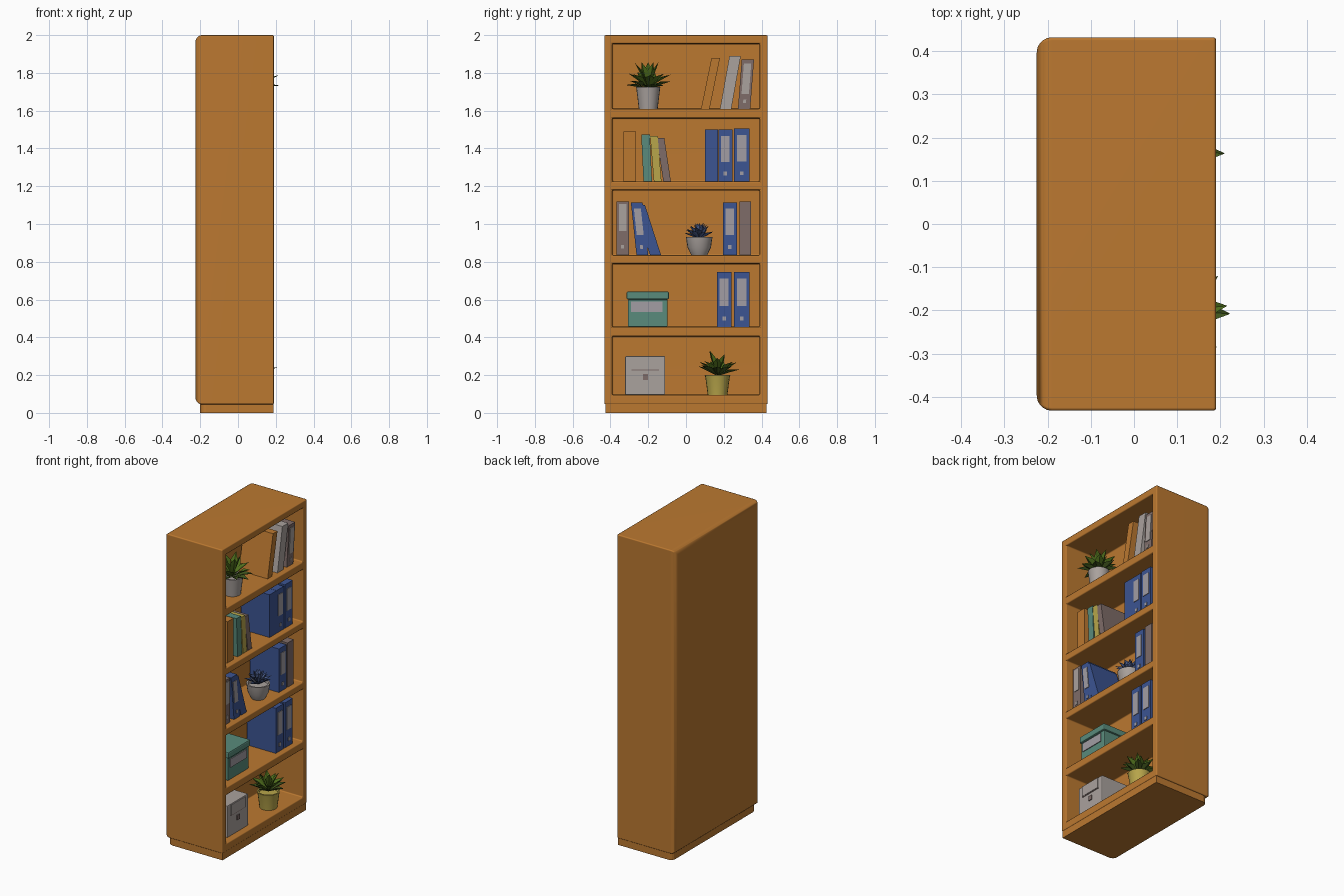
import bpy, bmesh, math, random
from mathutils import Vector, Matrix

if "Cube" in bpy.data.objects:
    bpy.data.objects.remove(bpy.data.objects["Cube"])

random.seed(4)


def material(name, r, g, b):
    m = bpy.data.materials.new(name)
    m.diffuse_color = (r, g, b, 1)
    m.use_nodes = True
    m.node_tree.nodes["Principled BSDF"].inputs["Base Color"].default_value = m.diffuse_color
    return m


WOOD = material("orange wood", 0.50, 0.19, 0.03)
PALE = material("pale grey", 0.40, 0.36, 0.34)
LABEL = material("label grey", 0.36, 0.34, 0.37)
BLUE = material("binder blue", 0.045, 0.09, 0.29)
TEAL = material("teal", 0.10, 0.26, 0.20)
GREEN = material("leaf green", 0.08, 0.16, 0.012)
DARK = material("dark leaf green", 0.05, 0.09, 0.012)
YELLOW = material("yellow", 0.48, 0.38, 0.07)
BROWN = material("grey brown", 0.21, 0.15, 0.14)
SLATE = material("succulent blue", 0.07, 0.11, 0.26)

BACK, FRONT = -0.05, 0.155          # depth range of the shelf contents
FLOORS = [0.095, 0.455, 0.835, 1.225, 1.61]
CEILINGS = [0.405, 0.79, 1.18, 1.56, 1.955]


def finish(name, bm, mat, angle=None):
    bmesh.ops.recalc_face_normals(bm, faces=bm.faces)
    me = bpy.data.meshes.new(name)
    bm.to_mesh(me)
    bm.free()
    me.materials.append(mat)
    ob = bpy.data.objects.new(name, me)
    bpy.context.collection.objects.link(ob)
    if angle:
        smooth(ob, angle)
    return ob


def smooth(ob, angle):
    bpy.ops.object.select_all(action='DESELECT')
    ob.select_set(True)
    bpy.context.view_layer.objects.active = ob
    bpy.ops.object.shade_smooth_by_angle(angle=math.radians(angle))


def box_bm(x0, x1, y0, y1, z0, z1):
    bm = bmesh.new()
    bmesh.ops.create_cube(bm, size=1)
    for v in bm.verts:
        v.co = ((x0 + x1) / 2 + v.co.x * (x1 - x0), (y0 + y1) / 2 + v.co.y * (y1 - y0),
                (z0 + z1) / 2 + v.co.z * (z1 - z0))
    return bm


def box(name, dims, mat, bevel=0.0):
    bm = box_bm(*dims)
    if bevel:
        bmesh.ops.bevel(bm, geom=bm.edges[:], offset=bevel, segments=2, profile=0.5, affect='EDGES')
    return finish(name, bm, mat)


def round_back(bm, radius):
    """Round the four edges around the back face."""
    xmin = min(v.co.x for v in bm.verts)
    edges = [e for e in bm.edges if all(v.co.x < xmin + 1e-5 for v in e.verts)]
    xmin_edges = edges + [e for e in bm.edges if abs(e.verts[0].co.x - e.verts[1].co.x) > 0.1]
    bmesh.ops.bevel(bm, geom=edges, offset=radius, segments=5, profile=0.5, affect='EDGES')


# Cabinet: rounded block with five compartments cut into the +x side
bm = box_bm(-0.225, 0.19, -0.432, 0.432, 0.045, 2.0)
round_back(bm, 0.035)
cabinet = finish("cabinet", bm, WOOD)
for z0, z1 in zip(FLOORS, CEILINGS):
    cutter = finish("cutter", box_bm(-0.06, 0.4, -0.39, 0.39, z0, z1), WOOD)
    cutter.hide_render = True
    mod = cabinet.modifiers.new("opening", 'BOOLEAN')
    mod.operation, mod.solver, mod.object = 'DIFFERENCE', 'EXACT', cutter
    bpy.context.view_layer.objects.active = cabinet
    bpy.ops.object.modifier_apply(modifier=mod.name)
    bpy.data.objects.remove(cutter)
mod = cabinet.modifiers.new("soft edges", 'BEVEL')
mod.width, mod.segments, mod.limit_method, mod.angle_limit = 0.007, 2, 'ANGLE', math.radians(60)
smooth(cabinet, 35)
cabinet.modifiers.new("even shading", 'WEIGHTED_NORMAL')

# Plinth
bm = box_bm(-0.20, 0.187, -0.425, 0.425, 0.0, 0.055)
bm_edges = [e for e in bm.edges if all(v.co.x < -0.19 for v in e.verts)
            and abs(e.verts[0].co.z - e.verts[1].co.z) > 0.01]
bmesh.ops.bevel(bm, geom=bm_edges, offset=0.03, segments=4, profile=0.5, affect='EDGES')
finish("plinth", bm, WOOD)


def slanted(name, y, w, z0, z1, lean, mat, x0=BACK, x1=FRONT, base=None, height=None):
    """Upright block whose top is shifted sideways by lean."""
    bm = box_bm(x0, x1, y, y + w, z0, z1)
    base, height = (z0 if base is None else base), (height or z1 - z0)
    for v in bm.verts:
        v.co.y += lean * (v.co.z - base) / height
    return finish(name, bm, mat)


def book(name, shelf, y, w, top, lean, mat, label=None, low=0.38, high=0.88):
    z0 = FLOORS[shelf]
    h = top - z0
    slanted(name, y, w, z0, top, lean, mat)
    if label:
        slanted(name + " label", y + w * 0.2, w * 0.6, z0 + low * h, z0 + high * h, lean, label,
                FRONT - 0.002, FRONT + 0.004, z0, h)
        slanted(name + " finger hole", y + w * 0.38, w * 0.24, z0 + 0.12 * h, z0 + 0.19 * h, lean,
                label, FRONT - 0.002, FRONT + 0.004, z0, h)


# Books and binders: shelf, y, width, top, lean, colour, label
book("top orange book", 4, 0.08, 0.045, 1.88, 0.055, WOOD)
book("top pale binder", 4, 0.18, 0.06, 1.89, 0.05, PALE)
book("top grey binder", 4, 0.275, 0.065, 1.87, 0.02, BROWN, PALE, 0.3, 0.92)
book("upper orange book", 3, -0.33, 0.065, 1.49, 0.0, WOOD)
book("upper teal book", 3, -0.225, 0.045, 1.475, -0.012, TEAL)
book("upper yellow book", 3, -0.17, 0.04, 1.465, -0.02, YELLOW)
book("upper grey book", 3, -0.12, 0.04, 1.455, -0.035, BROWN)
book("upper wide binder", 3, 0.10, 0.07, 1.50, 0.0, BLUE)
book("upper middle binder", 3, 0.172, 0.073, 1.50, 0.0, BLUE, LABEL)
book("upper right binder", 3, 0.255, 0.08, 1.505, 0.0, BLUE, LABEL)
book("middle pale binder", 2, -0.368, 0.066, 1.12, 0.0, BROWN, PALE, 0.45, 0.95)
book("middle blue binder", 2, -0.262, 0.062, 1.115, -0.03, BLUE, LABEL)
book("middle leaning book", 2, -0.19, 0.058, 1.10, -0.085, BLUE)
book("middle right binder", 2, 0.195, 0.075, 1.115, 0.0, BLUE, LABEL)
book("middle grey binder", 2, 0.283, 0.062, 1.12, 0.0, BROWN)
book("lower left binder", 1, 0.163, 0.078, 0.745, 0.0, BLUE, LABEL)
book("lower right binder", 1, 0.255, 0.08, 0.745, 0.0, BLUE, LABEL)

# Teal storage box with lid and label
box("teal box", (BACK, 0.145, -0.308, -0.097, 0.455, 0.60), TEAL, 0.006)
box("teal box lid", (BACK, 0.153, -0.315, -0.09, 0.60, 0.642), TEAL, 0.008)
box("teal box label", (0.14, 0.15, -0.29, -0.125, 0.535, 0.59), LABEL)

# Pale storage box with front flap and latch
box("pale box", (BACK, 0.15, -0.322, -0.11, 0.095, 0.30), PALE, 0.005)
box("pale box flap", (0.147, 0.155, -0.285, -0.147, 0.23, 0.296), PALE)
box("pale box flap seam", (0.146, 0.153, -0.288, -0.144, 0.225, 0.231), BROWN)
box("pale box latch", (0.147, 0.156, -0.228, -0.202, 0.175, 0.205), BROWN)


def pot(name, centre, profile, mat):
    """Turned pot from (radius, height) points."""
    bm = bmesh.new()
    vs = [bm.verts.new((r, 0, z)) for r, z in profile]
    es = [bm.edges.new(p) for p in zip(vs, vs[1:])]
    bmesh.ops.spin(bm, geom=vs + es, axis=(0, 0, 1), cent=(0, 0, 0), steps=20, angle=math.tau)
    bmesh.ops.remove_doubles(bm, verts=bm.verts, dist=1e-4)
    bmesh.ops.translate(bm, verts=bm.verts, vec=centre)
    finish(name, bm, mat, 40)


def leaf(bm, root, turn, rise, length, width):
    """Folded pointed leaf that droops towards its tip."""
    rot = Matrix.Rotation(turn, 3, 'Z')
    c, s = math.cos(rise), math.sin(rise)
    mid = Vector((0.55 * c, 0, 0.55 * s + 0.06)) * length
    side = Vector((-0.03 * s * length, width / 2, width * 0.18))
    pts = [Vector((0, 0, 0)), mid + side, Vector((c, 0, s)) * length,
           mid + Vector((side.x, -side.y, side.z)), mid, mid - Vector((-s, 0, c)) * 0.006]
    v = [bm.verts.new(rot @ p + Vector(root)) for p in pts]
    for a, b in ((0, 1), (1, 2), (2, 3), (3, 0)):
        bm.faces.new((v[a], v[b], v[4]))
        bm.faces.new((v[b], v[a], v[5]))


def foliage(name, root, rings, mat):
    """Rings of leaves: count, rise in degrees, length, width."""
    bm = bmesh.new()
    for i, (n, rise, length, width) in enumerate(rings):
        for k in range(n):
            leaf(bm, root, math.tau * (k + 0.5 * (i % 2)) / n + random.uniform(-0.12, 0.12),
                 math.radians(rise + random.uniform(-7, 7)),
                 length * random.uniform(0.92, 1.05), width)
    finish(name, bm, mat)


# Top plant
pot("top plant pot", (0.10, -0.20, 1.61),
    [(0, 0), (0.05, 0), (0.062, 0.10), (0.064, 0.115), (0.055, 0.115), (0.052, 0.10), (0, 0.10)], PALE)
foliage("top plant lower leaves", (0.10, -0.20, 1.715), [(8, 14, 0.128, 0.05)], DARK)
foliage("top plant upper leaves", (0.10, -0.20, 1.72),
        [(7, 36, 0.135, 0.05), (5, 66, 0.155, 0.045)], GREEN)

# Bottom plant
pot("bottom plant pot", (0.10, 0.167, 0.095),
    [(0, 0), (0.052, 0), (0.064, 0.09), (0.068, 0.105), (0.058, 0.105), (0.055, 0.09), (0, 0.09)], YELLOW)
foliage("bottom plant lower leaves", (0.10, 0.167, 0.195), [(8, 20, 0.125, 0.045)], DARK)
foliage("bottom plant upper leaves", (0.10, 0.167, 0.20),
        [(7, 38, 0.13, 0.045), (4, 68, 0.135, 0.04)], GREEN)

# Succulent in a bowl
pot("succulent bowl", (0.095, 0.07, 0.835),
    [(0, 0), (0.042, 0), (0.062, 0.04), (0.07, 0.095), (0.06, 0.095), (0.056, 0.08), (0, 0.08)], PALE)
foliage("succulent leaves", (0.095, 0.07, 0.92),
        [(12, 28, 0.092, 0.03), (10, 48, 0.092, 0.03), (7, 70, 0.09, 0.028)], SLATE)
